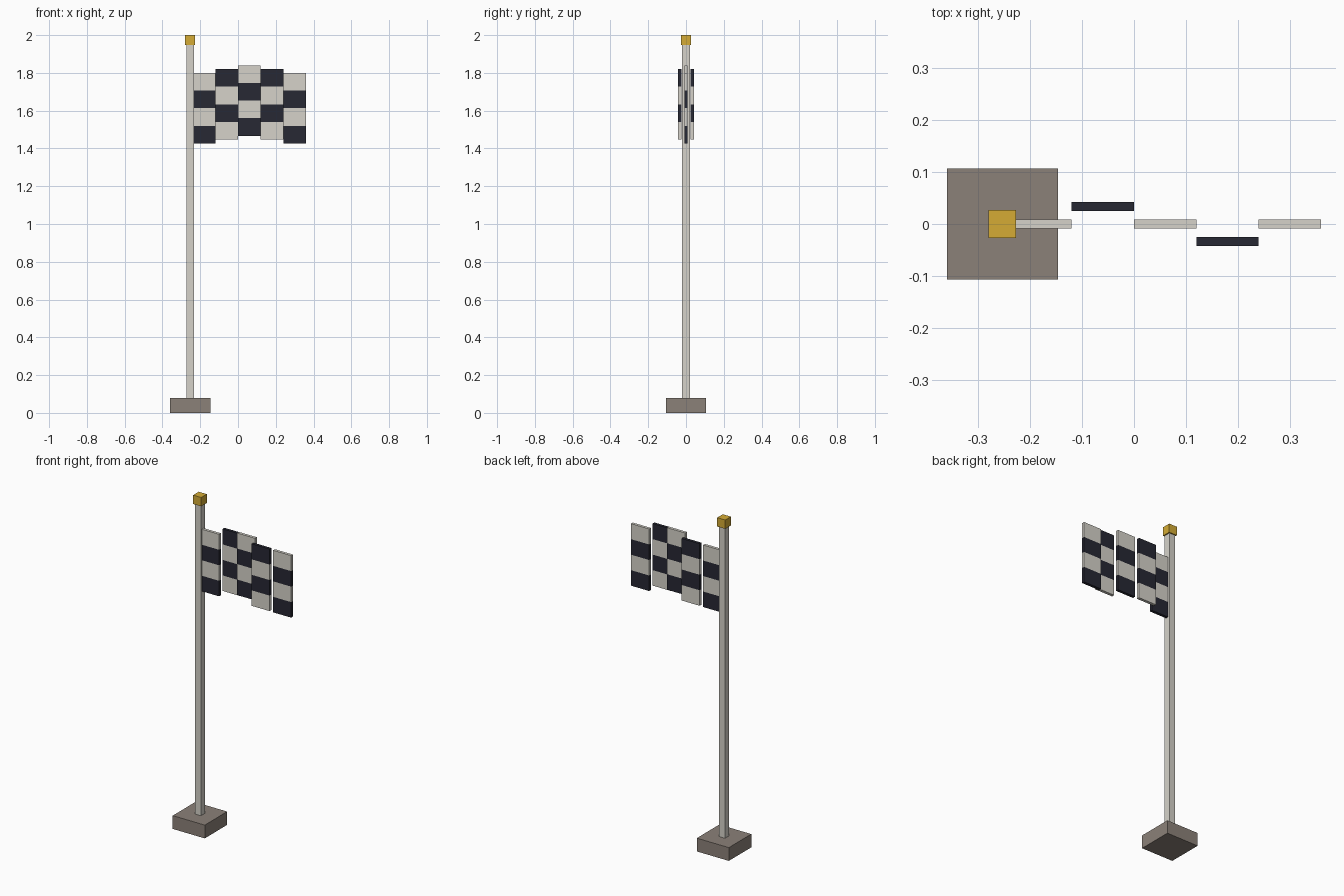
import bpy
from math import sin, cos, pi

if "Cube" in bpy.data.objects:
    bpy.data.objects.remove(bpy.data.objects["Cube"])

U = 2 / 150  # modelling unit: the whole flag is 150 units tall


def material(name, rgb):
    m = bpy.data.materials.new(name)
    m.diffuse_color = (*rgb, 1)
    m.use_nodes = True
    m.node_tree.nodes["Principled BSDF"].inputs["Base Color"].default_value = m.diffuse_color
    return m


white = material("off_white", (0.67, 0.65, 0.59))
black = material("near_black", (0.02, 0.021, 0.033))
gold = material("gold", (0.66, 0.41, 0.035))
stone = material("stone", (0.26, 0.22, 0.19))


def box(name, x, y, z0, z1, sx, sy, mat):
    """Box centred on x, y and spanning z0..z1, all in units."""
    bpy.ops.mesh.primitive_cube_add(size=1, location=(x * U, y * U, (z0 + z1) / 2 * U))
    ob = bpy.context.object
    ob.name = name
    ob.scale = (sx * U, sy * U, (z1 - z0) * U)
    bpy.ops.object.transform_apply(location=False, rotation=False, scale=True)
    ob.data.materials.append(mat)
    return ob


# Stand: base block, square pole and gold cap
POLE_X = -19
box("base", POLE_X, 0, 0, 6, 16, 16, stone)
box("pole", POLE_X, 0, 6, 146, 3, 3, white)
box("pole_cap", POLE_X, 0, 146, 150, 4, 4, gold)

# Waving chequered cloth: five columns of four panels, stepped along a wave
COLS, ROWS, CELL_W, CELL_H = 5, 4, 9, 7
for c in range(COLS):
    x = -18 + CELL_W * (c + 0.5)
    y = 2.5 * sin(c * pi / 2)
    top = 135 + 1.5 * (1 - cos(c * pi / 2))
    for r in range(ROWS):
        z1 = top - r * CELL_H
        box(f"flag_panel_{c + 1}_{r + 1}", x, y, z1 - CELL_H, z1, CELL_W, 1.3,
            black if (c + r) % 2 else white)
